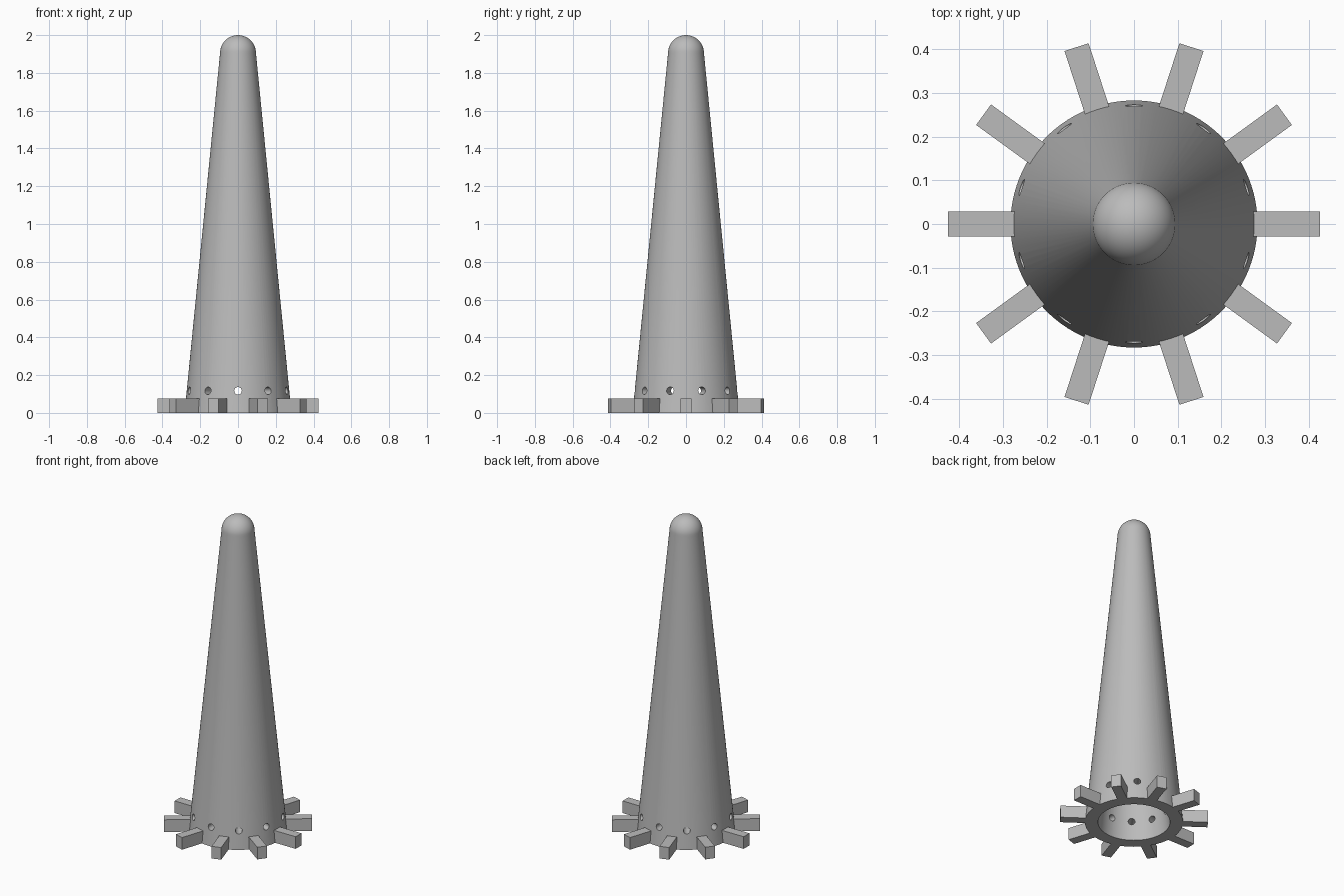
import bpy, bmesh, math
from mathutils import Matrix, Vector

if "Cube" in bpy.data.objects:
    bpy.data.objects.remove(bpy.data.objects["Cube"], do_unlink=True)

BASE_R, TIP_R, TIP_Z = 0.283, 0.095, 1.905
WALL = 0.075
COUNT = 10
STEP = math.tau / COUNT

grey = bpy.data.materials.new("light grey")
grey.use_nodes = True
colour = (0.5, 0.5, 0.5, 1)
grey.diffuse_color = colour
grey.node_tree.nodes["Principled BSDF"].inputs["Base Color"].default_value = colour


def finish(bm, name):
    bmesh.ops.recalc_face_normals(bm, faces=bm.faces)
    mesh = bpy.data.meshes.new(name)
    bm.to_mesh(mesh)
    bm.free()
    mesh.materials.append(grey)
    obj = bpy.data.objects.new(name, mesh)
    bpy.context.collection.objects.link(obj)
    return obj


# Hollow tapered shell with a domed tip, turned from one profile
dome = [(TIP_R * math.cos(a), TIP_Z + TIP_R * math.sin(a))
        for a in (math.pi / 2 * i / 14 for i in range(14))]
profile = ([(0, TIP_Z), (TIP_R - WALL, TIP_Z), (BASE_R - WALL, 0), (BASE_R, 0)]
           + dome + [(0, TIP_Z + TIP_R)])
bm = bmesh.new()
verts = [bm.verts.new((r, 0, z)) for r, z in profile]
edges = [bm.edges.new(pair) for pair in zip(verts, verts[1:])]
bmesh.ops.spin(bm, geom=verts + edges, cent=(0, 0, 0), axis=(0, 0, 1),
               angle=math.tau, steps=100)
bmesh.ops.remove_doubles(bm, verts=bm.verts, dist=0.0001)
shell = finish(bm, "tapered_shell")

# Round holes through the wall, midway between the teeth
bm = bmesh.new()
for i in range(COUNT):
    place = (Matrix.Rotation(STEP * (i + 0.5), 4, "Z")
             @ Matrix.Translation((0.23, 0, 0.117))
             @ Matrix.Rotation(math.pi / 2, 4, "Y"))
    bmesh.ops.create_cone(bm, cap_ends=True, segments=24, radius1=0.02,
                          radius2=0.02, depth=0.2, matrix=place)
cutter = finish(bm, "hole_cutter")
cutter.hide_render = True

cut = shell.modifiers.new("holes", "BOOLEAN")
cut.operation = "DIFFERENCE"
cut.solver = "EXACT"
cut.object = cutter
bpy.context.view_layer.objects.active = shell
shell.select_set(True)
bpy.ops.object.modifier_apply(modifier=cut.name)
bpy.data.objects.remove(cutter, do_unlink=True)
bpy.ops.object.shade_smooth_by_angle(angle=math.radians(30))

# Ring of rectangular teeth around the foot
INNER, OUTER, WIDTH, HEIGHT = 0.25, 0.426, 0.058, 0.077
size = Vector((OUTER - INNER, WIDTH, HEIGHT))
bm = bmesh.new()
for i in range(COUNT):
    place = (Matrix.Rotation(STEP * i, 4, "Z")
             @ Matrix.Translation(((INNER + OUTER) / 2, 0, HEIGHT / 2))
             @ Matrix.Diagonal(size).to_4x4())
    bmesh.ops.create_cube(bm, size=1, matrix=place)
finish(bm, "foot_teeth")
